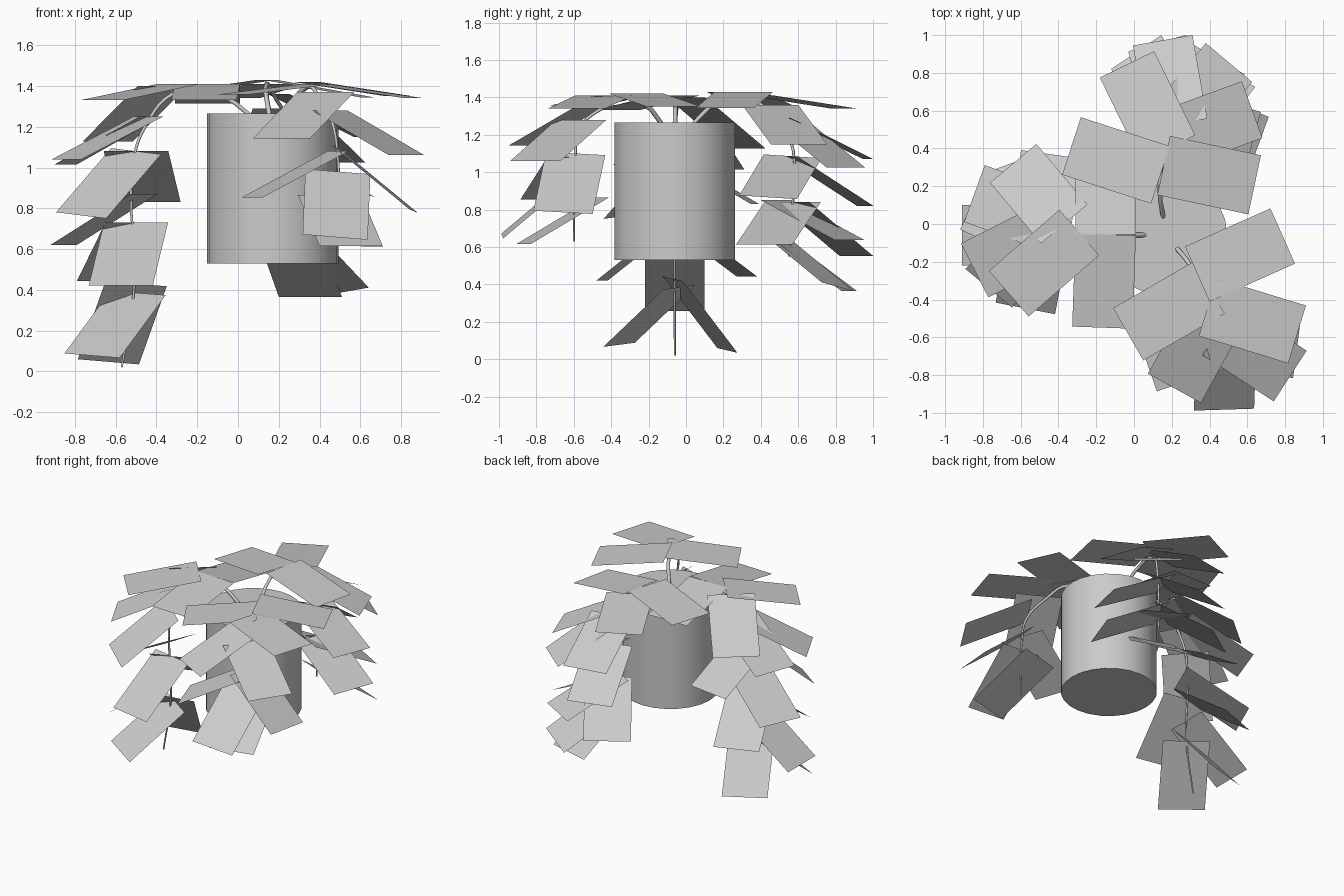
import bpy
import bmesh
from math import radians
from mathutils import Matrix, Vector

default = bpy.data.objects.get("Cube")
if default:
    bpy.data.objects.remove(default)

# One plain grey for everything
GREY = (0.6, 0.6, 0.6, 1)
grey = bpy.data.materials.new("plain_grey")
grey.use_nodes = True
grey.diffuse_color = GREY
grey.node_tree.nodes["Principled BSDF"].inputs["Base Color"].default_value = GREY

POT = Vector((0.17, -0.06, 0.53))
POT_RADIUS, POT_HEIGHT = 0.323, 0.735
LEAF_LENGTH, LEAF_WIDTH = 0.5, 0.32


def add_object(name, data):
    obj = bpy.data.objects.new(name, data)
    bpy.context.scene.collection.objects.link(obj)
    data.materials.append(grey)
    return obj


def add_pot():
    bpy.ops.mesh.primitive_cylinder_add(
        vertices=24, radius=POT_RADIUS, depth=POT_HEIGHT,
        location=POT + Vector((0, 0, POT_HEIGHT / 2)))
    pot = bpy.context.object
    pot.name = "pot"
    pot.data.materials.append(grey)
    bpy.ops.object.shade_smooth_by_angle()


def add_stem(name, points):
    """Thin vine, tapering towards its hanging tip."""
    curve = bpy.data.curves.new(name, "CURVE")
    curve.dimensions = "3D"
    curve.bevel_depth = 0.013
    curve.bevel_resolution = 1
    curve.resolution_u = 5
    curve.use_fill_caps = True
    spline = curve.splines.new("BEZIER")
    spline.bezier_points.add(len(points) - 1)
    for i, (knot, point) in enumerate(zip(spline.bezier_points, points)):
        knot.co = point
        knot.handle_left_type = knot.handle_right_type = "AUTO"
        knot.radius = 1 - 0.6 * i / (len(points) - 1)
    add_object(name, curve)


def leaf_frame(node, heading, droop, roll=0):
    return (Matrix.Translation(node)
            @ Matrix.Rotation(radians(heading), 4, "Z")
            @ Matrix.Rotation(radians(droop), 4, "Y")
            @ Matrix.Rotation(radians(roll), 4, "X"))


def add_leaves(name, nodes):
    """Flat rectangular leaves hinged at their nodes."""
    bm = bmesh.new()
    half = LEAF_WIDTH / 2
    outline = [(0, -half), (LEAF_LENGTH, -half), (LEAF_LENGTH, half), (0, half)]
    for node, leaves in nodes:
        for angles in leaves:
            frame = leaf_frame(node, *angles)
            bm.faces.new([bm.verts.new(frame @ Vector((x, y, 0))) for x, y in outline])
    mesh = bpy.data.meshes.new(name)
    bm.to_mesh(mesh)
    bm.free()
    add_object(name, mesh)


# Each vine: nodes from pot to tip, with heading, droop and roll of each leaf
right_leaves = [
    ((-.15, -.055, 1.41), [(268, 9), (90, 11)]),
    ((-.29, -.045, 1.41), [(221, 9)]),
    ((-.37, 0, 1.4), [(130, 33)]),
    ((-.44, -.04, 1.25), [(207, 25)]),
    ((-.43, .01, 1.25), [(160, 28)]),
    ((-.5, -.06, 1.08), [(226, 39, -7), (82, 30)]),
    ((-.46, -.06, .87), [(156, 30)]),
    ((-.5, -.06, .73), [(259, 38), (110, 35)]),
    ((-.51, -.06, .56), [(180, 37)]),
    ((-.49, -.035, .385), [(235, 38, -5)]),
    ((-.5, -.07, .43), [(115, 50, 7)]),
]
back_leaves = [
    ((.157, .31, 1.43), [(-12, 10)]),
    ((.14, .26, 1.43), [(162, 8)]),
    ((.2, .45, 1.36), [(20, 25)]),
    ((.18, .4, 1.41), [(116, 8)]),
    ((.23, .53, 1.29), [(100, 26), (50, 32)]),
    ((.2, .57, 1.085), [(-17, 26, -4)]),
    ((.24, .55, 1.085), [(106, 32)]),
    ((.24, .57, .84), [(-20, 27), (124, 35)]),
    ((.22, .48, .85), [(60, 25)]),
    ((.25, .48, .66), [(52, 33, -10), (75, 36)]),
]
front_leaves = [
    ((.335, -.265, 1.42), [(24, 8)]),
    ((.4, -.335, 1.41), [(210, 6)]),
    ((.39, -.44, 1.41), [(-17, 8)]),
    ((.43, -.48, 1.37), [(241, 27)]),
    ((.45, -.56, 1.28), [(-33, 26)]),
    ((.48, -.59, 1.1), [(-10, 39, -4)]),
    ((.49, -.59, 1.08), [(199, 27)]),
    ((.49, -.6, .98), [(-92, 40, -6)]),
    ((.45, -.45, .865), [(-76, 30)]),
]

# Stems rise out of the pot, arch over the rim and hang just under the leaves
root = POT + Vector((0, 0, POT_HEIGHT - 0.1))
right_path = [(-.15, -.055, 1.38), (-.32, -.05, 1.36), (-.45, -.06, 1.21),
              (-.51, -.06, 1.05), (-.51, -.06, .4), (-.57, -.06, .02)]
back_path = [(.14, .27, 1.41), (.19, .44, 1.33), (.26, .55, 1.2),
             (.26, .57, .8), (.26, .55, .55)]
front_path = [(.34, -.29, 1.395), (.4, -.45, 1.34), (.46, -.57, 1.23),
              (.49, -.59, 1.05), (.49, -.6, .63)]

add_pot()
for side, path, leaves in (("right", right_path, right_leaves),
                           ("back", back_path, back_leaves),
                           ("front", front_path, front_leaves)):
    add_stem(side + "_stem", [root] + path)
    add_leaves(side + "_leaves", leaves)
